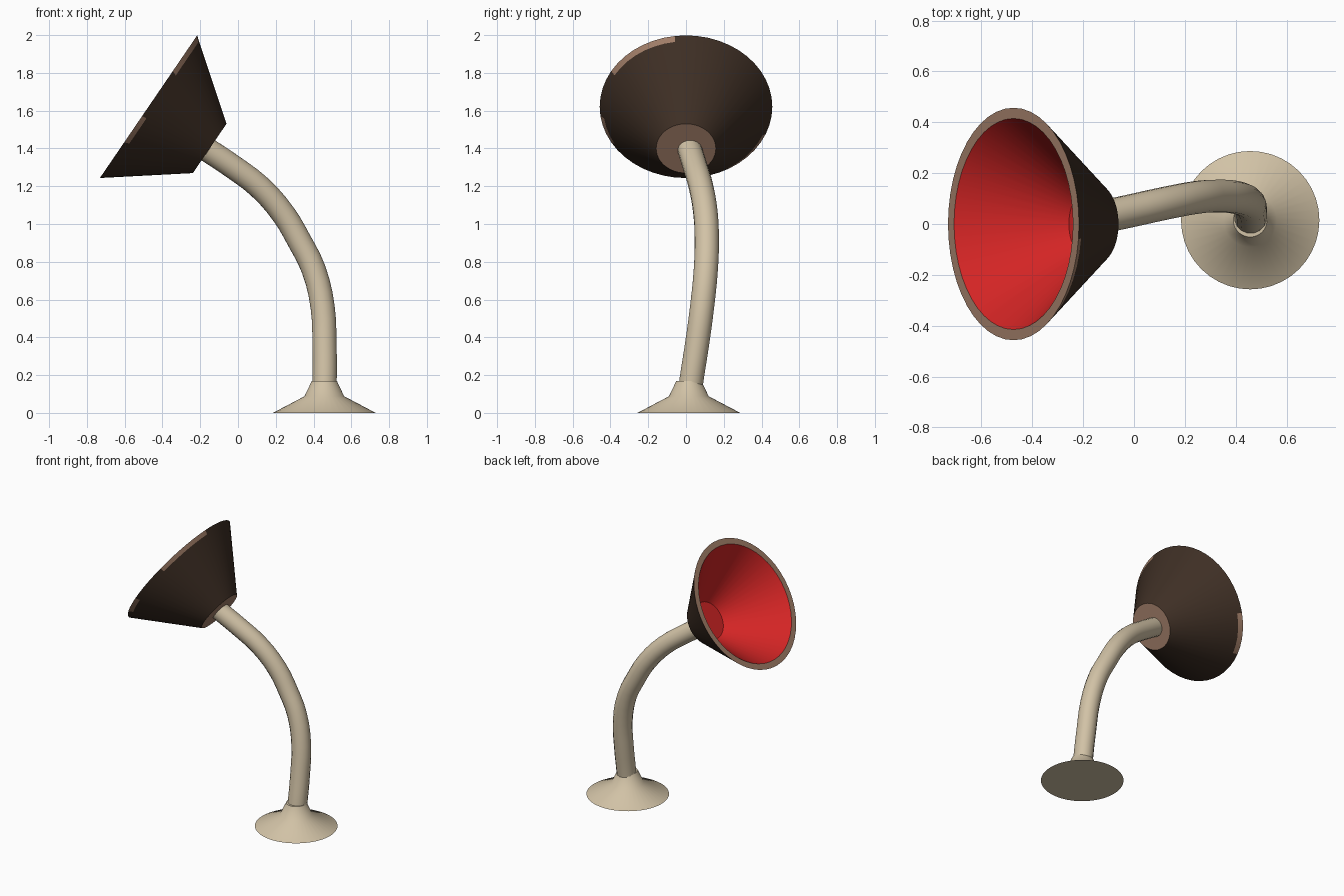
import bpy, bmesh, math
from mathutils import Matrix, Vector

if "Cube" in bpy.data.objects:
    bpy.data.objects.remove(bpy.data.objects["Cube"])


def material(name, rgb):
    m = bpy.data.materials.new(name)
    m.diffuse_color = (*rgb, 1)
    m.use_nodes = True
    m.node_tree.nodes["Principled BSDF"].inputs["Base Color"].default_value = m.diffuse_color
    return m


cream = material("cream", (0.64, 0.54, 0.38))
dark_brown = material("dark brown", (0.048, 0.028, 0.018))
tan = material("tan brown", (0.36, 0.21, 0.14))
red = material("red", (0.65, 0.018, 0.018))


def smooth(obj, angle=40):
    bpy.ops.object.select_all(action='DESELECT')
    obj.select_set(True)
    bpy.context.view_layer.objects.active = obj
    bpy.ops.object.shade_smooth_by_angle(angle=math.radians(angle))


def lathe(name, profile, mats, pick, matrix, sides=48):
    """Spin (radius, height) points; pick(band, degrees) gives the material index."""
    bm = bmesh.new()
    rings = []
    for r, z in profile:
        if r == 0:
            rings.append([bm.verts.new((0, 0, z))] * sides)
        else:
            rings.append([bm.verts.new((r * math.cos(2 * math.pi * i / sides),
                                        r * math.sin(2 * math.pi * i / sides), z))
                          for i in range(sides)])
    for b, (lo, hi) in enumerate(zip(rings, rings[1:])):
        for i in range(sides):
            j = (i + 1) % sides
            corners = list(dict.fromkeys((lo[i], lo[j], hi[j], hi[i])))
            deg = ((i + 0.5) * 360 / sides + 180) % 360 - 180
            bm.faces.new(corners).material_index = pick(b, deg)
    bmesh.ops.recalc_face_normals(bm, faces=bm.faces)
    me = bpy.data.meshes.new(name)
    bm.to_mesh(me)
    bm.free()
    for m in mats:
        me.materials.append(m)
    obj = bpy.data.objects.new(name, me)
    bpy.context.collection.objects.link(obj)
    obj.matrix_world = matrix
    smooth(obj)
    return obj


# Flared foot
lathe("foot", [(0, 0), (0.272, 0), (0.105, 0.088), (0.066, 0.17), (0, 0.17)],
      [cream], lambda b, d: 0, Matrix.Translation((0.457, 0.015, 0)), 40)

# Curved stem
path = [(0.457, 0.02, 0.10), (0.459, 0.03, 0.18), (0.458, 0.058, 0.36), (0.448, 0.085, 0.56),
        (0.40, 0.105, 0.76), (0.325, 0.11, 0.91), (0.242, 0.104, 1.05),
        (0.115, 0.08, 1.195), (-0.03, 0.048, 1.305), (-0.165, 0.02, 1.395)]
cu = bpy.data.curves.new("stem", 'CURVE')
cu.dimensions = '3D'
cu.bevel_depth = 0.065
cu.bevel_resolution = 6
cu.use_fill_caps = True
cu.resolution_u = 3
sp = cu.splines.new('BEZIER')
sp.bezier_points.add(len(path) - 1)
for p, co in zip(sp.bezier_points, path):
    p.co = co
    p.handle_left_type = p.handle_right_type = 'AUTO'
cu.materials.append(cream)
stem = bpy.data.objects.new("stem", cu)
bpy.context.collection.objects.link(stem)
bpy.context.view_layer.objects.active = stem
stem.select_set(True)
bpy.ops.object.convert(target='MESH')
smooth(bpy.context.view_layer.objects.active)


# Tilted horn: tan end cap, dark outside, worn tan patches by the rim, tan rim, red inside
def horn_colour(band, deg):
    if band == 2:
        worn = -62 < deg < -5 or -120 < deg < -98 or 112 < deg < 150
        return 1 if worn else 0
    return (1, 0, 0, 1, 2, 2)[band]


up = Vector((0.5635, 0, 0.826)).normalized()
side = Vector((0, 1, 0))
axis = up.cross(side)
frame = Matrix((up, side, axis)).transposed().to_4x4()
lathe("horn", [(0, 0), (0.158, 0), (0.437, 0.366), (0.457, 0.392),
               (0.415, 0.392), (0.13, 0.04), (0, 0.04)],
      [dark_brown, tan, red], horn_colour,
      Matrix.Translation((-0.15, 0, 1.40)) @ frame)
